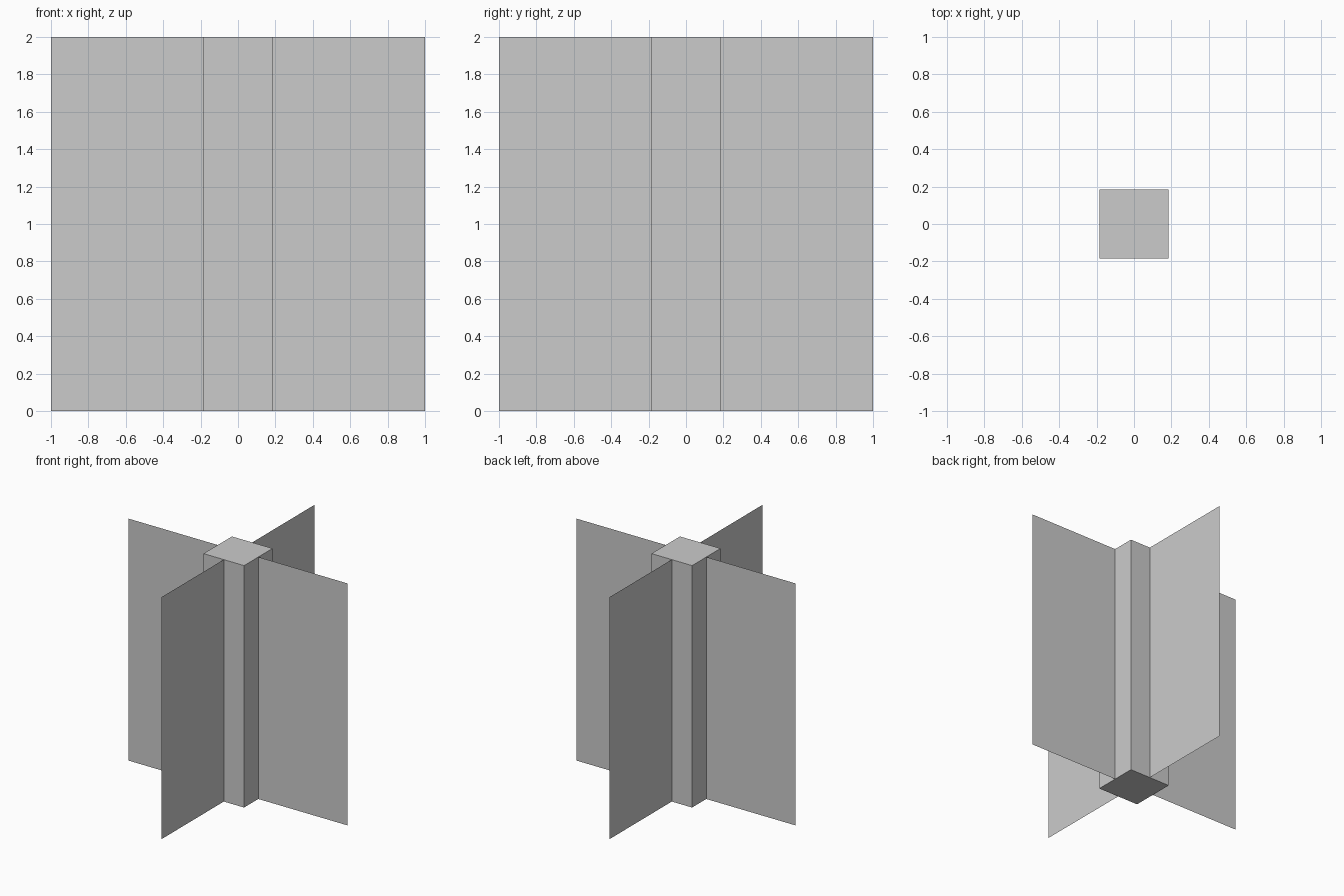
import bpy
from math import pi

if "Cube" in bpy.data.objects:
    bpy.data.objects.remove(bpy.data.objects["Cube"])

HEIGHT = 2.0
POST_WIDTH = 0.371

# Central square post
bpy.ops.mesh.primitive_cube_add(size=1, location=(0, 0, HEIGHT / 2))
post = bpy.context.object
post.name = "centre_post"
post.scale = (POST_WIDTH, POST_WIDTH, HEIGHT)

# Two thin upright panels crossing through the post
for name, turn in (("side_to_side_panel", 0), ("front_to_back_panel", pi / 2)):
    bpy.ops.mesh.primitive_plane_add(size=2, location=(0, 0, HEIGHT / 2),
                                     rotation=(pi / 2, 0, turn))
    bpy.context.object.name = name
